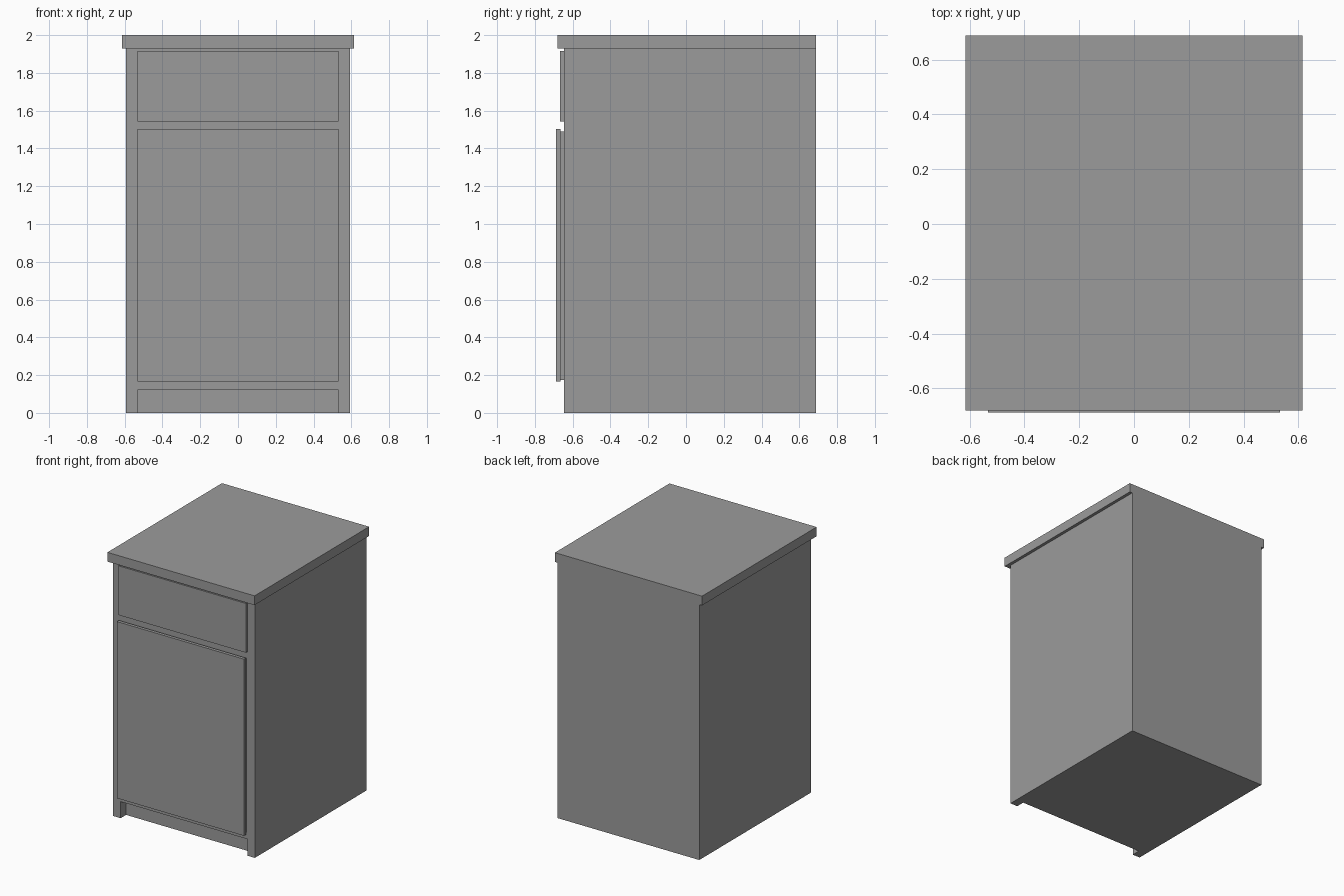
import bpy
import bmesh
from mathutils import Matrix, Vector

if "Cube" in bpy.data.objects:
    bpy.data.objects.remove(bpy.data.objects["Cube"])

# Dark grey finish shared by all parts
finish = bpy.data.materials.new("dark_grey")
finish.diffuse_color = (0.33, 0.33, 0.33, 1)
finish.use_nodes = True
finish.node_tree.nodes["Principled BSDF"].inputs["Base Color"].default_value = finish.diffuse_color


def box(name, lo, hi):
    """Box object spanning two opposite corners."""
    lo, hi = Vector(lo), Vector(hi)
    bm = bmesh.new()
    bmesh.ops.create_cube(bm, size=1, matrix=Matrix.LocRotScale(None, None, hi - lo))
    mesh = bpy.data.meshes.new(name)
    bm.to_mesh(mesh)
    bm.free()
    mesh.materials.append(finish)
    ob = bpy.data.objects.new(name, mesh)
    ob.location = (lo + hi) / 2
    bpy.context.collection.objects.link(ob)
    return ob


BACK = 0.687      # rear plane shared by carcass and worktop
FRONT = -0.645    # front plane of the carcass

# Carcass with a recessed toe kick between two side feet
carcass = box("carcass", (-0.592, FRONT, 0), (0.592, BACK, 1.93))
cutter = box("toe_kick_cutter", (-0.53, FRONT - 0.1, -0.1), (0.53, FRONT + 0.065, 0.125))
cutter.hide_render = True
cutter.hide_viewport = True
cut = carcass.modifiers.new("toe_kick", 'BOOLEAN')
cut.operation = 'DIFFERENCE'
cut.solver = 'EXACT'
cut.object = cutter

# Worktop overhanging the front and sides
box("worktop", (-0.615, -0.681, 1.93), (0.615, BACK, 2.0))

# Drawer front
box("drawer_front", (-0.532, -0.667, 1.543), (0.532, FRONT, 1.915))

# Door with a slightly smaller backing panel
box("door_backing", (-0.522, -0.664, 0.175), (0.522, FRONT, 1.49))
box("door", (-0.532, -0.688, 0.167), (0.532, -0.664, 1.502))
